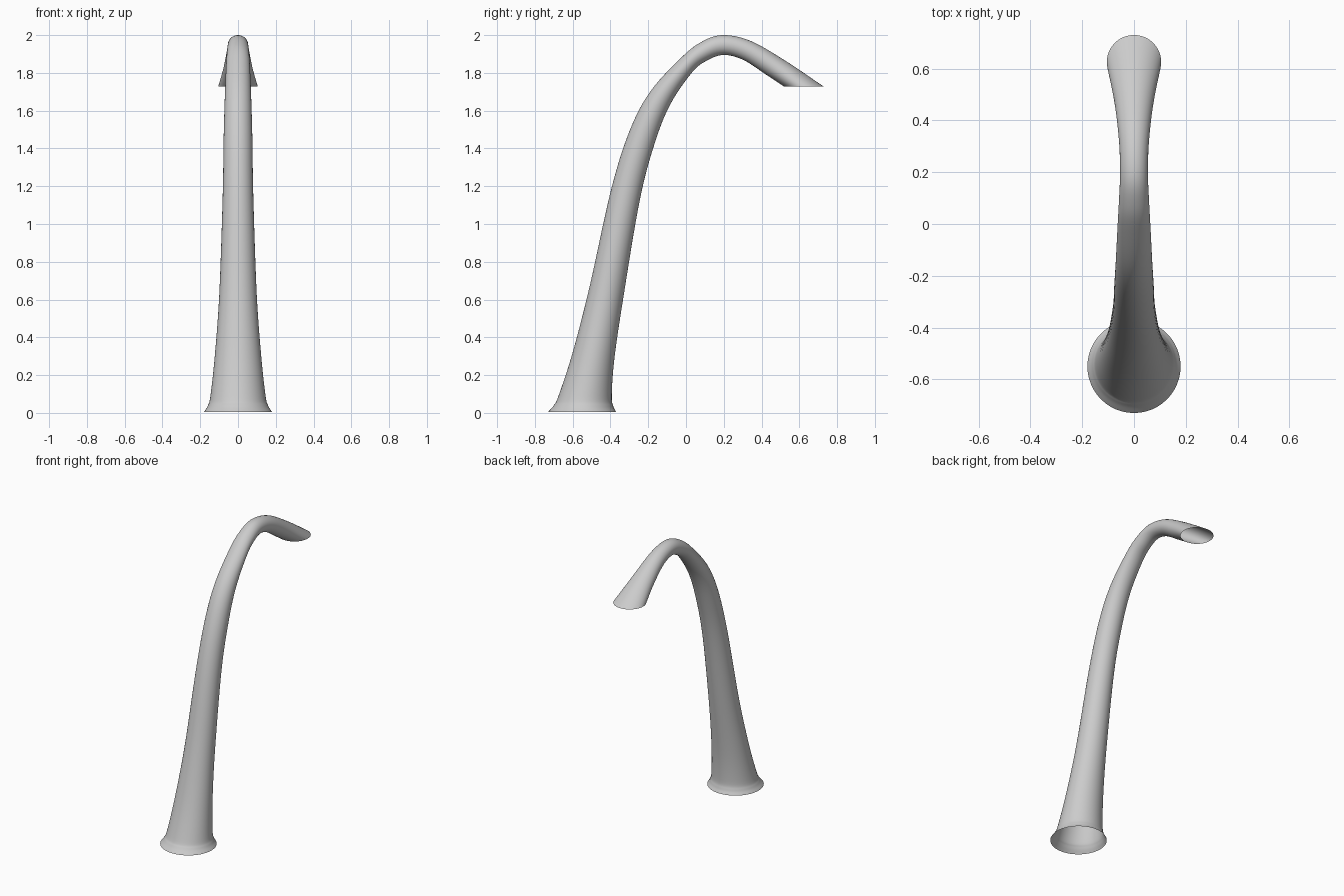
import bpy, bmesh, math
from mathutils import Vector

if "Cube" in bpy.data.objects:
    bpy.data.objects.remove(bpy.data.objects["Cube"])

# Stations along the spout: outer (y, z), inner (y, z), half width in x
STATIONS = [
    (-0.73, 0.005, -0.37, 0.005, 0.180),
    (-0.70, 0.04, -0.385, 0.035, 0.160),
    (-0.675, 0.09, -0.393, 0.09, 0.146),
    (-0.60, 0.32, -0.380, 0.28, 0.123),
    (-0.51, 0.67, -0.335, 0.59, 0.099),
    (-0.397, 1.18, -0.246, 1.12, 0.081),
    (-0.30, 1.49, -0.168, 1.42, 0.076),
    (-0.19, 1.70, -0.085, 1.63, 0.070),
    (-0.03, 1.876, 0.03, 1.80, 0.063),
    (0.075, 1.96, 0.11, 1.865, 0.058),
    (0.19, 2.00, 0.20, 1.895, 0.054),
    (0.34, 1.97, 0.305, 1.868, 0.058),
    (0.525, 1.865, 0.425, 1.790, 0.076),
    (0.73, 1.727, 0.52, 1.727, 0.105),
]
SIDES, STEPS = 48, 6


def spline(rows, steps):
    """Catmull-Rom through rows of numbers."""
    pts = [Vector(r) for r in rows]
    pts = [2 * pts[0] - pts[1]] + pts + [2 * pts[-1] - pts[-2]]
    out = []
    for a, b, c, d in zip(pts, pts[1:], pts[2:], pts[3:]):
        for k in range(steps):
            t = k / steps
            out.append(0.5 * (2 * b + (c - a) * t + (2 * a - 5 * b + 4 * c - d) * t * t
                              + (3 * b - a - 3 * c + d) * t ** 3))
    return out + [pts[-2]]


# Curved tapering tube, open at the base and at the mouth
bm = bmesh.new()
rings = []
for oy, oz, iy, iz, w in spline(STATIONS, STEPS):
    outer, inner = Vector((0, oy, oz)), Vector((0, iy, iz))
    mid, half = (outer + inner) / 2, (outer - inner) / 2
    ring = []
    for i in range(SIDES):
        a = 2 * math.pi * i / SIDES
        ring.append(bm.verts.new(mid + half * math.cos(a) + Vector((w * math.sin(a), 0, 0))))
    rings.append(ring)
for r0, r1 in zip(rings, rings[1:]):
    for i in range(SIDES):
        j = (i + 1) % SIDES
        bm.faces.new((r0[i], r0[j], r1[j], r1[i])).smooth = True
bmesh.ops.recalc_face_normals(bm, faces=bm.faces)

mesh = bpy.data.meshes.new("curved_spout")
bm.to_mesh(mesh)
bm.free()
spout = bpy.data.objects.new("curved_spout", mesh)
bpy.context.collection.objects.link(spout)
